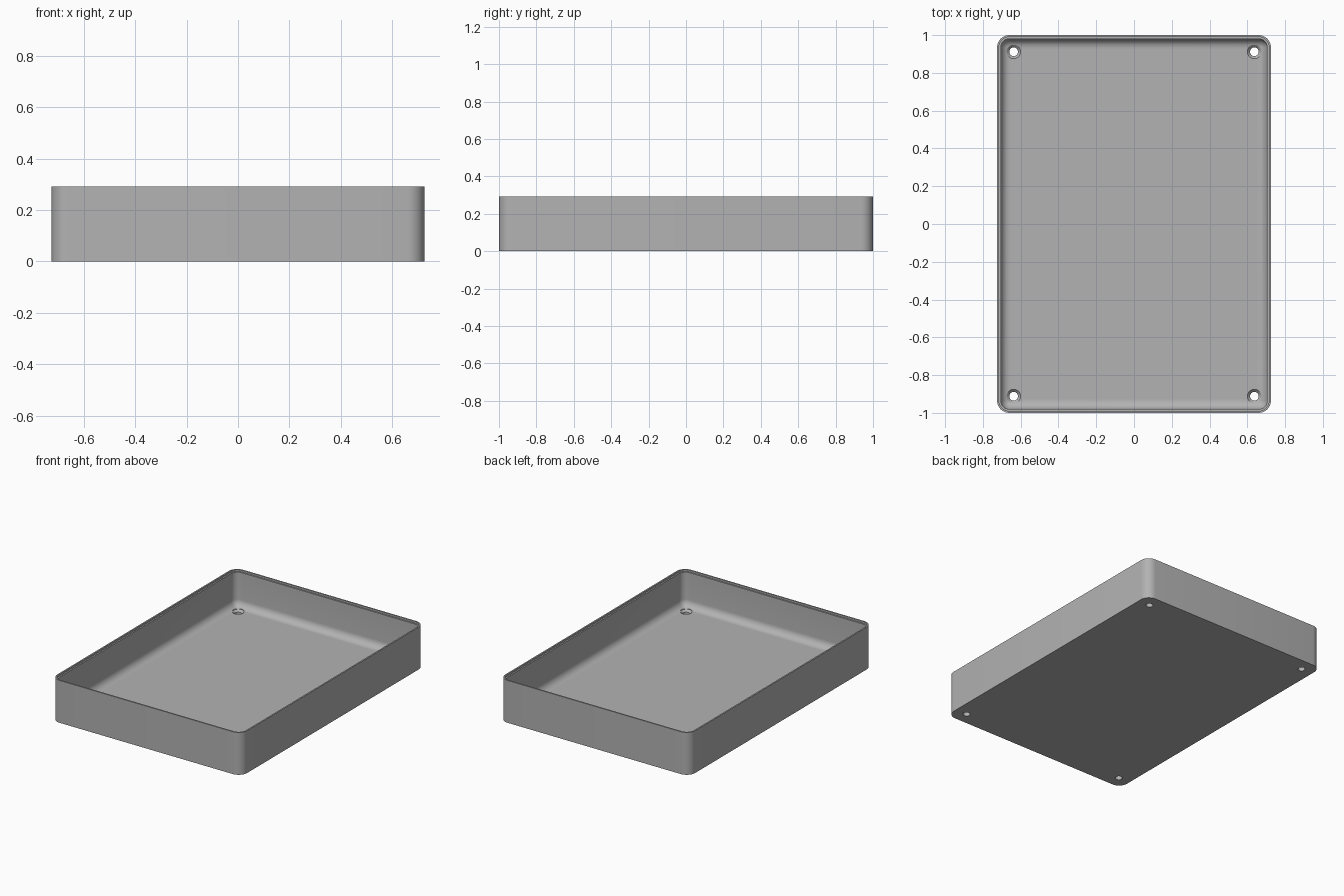
import bpy
import bmesh
import math

cube = bpy.data.objects.get("Cube")
if cube:
    bpy.data.objects.remove(cube, do_unlink=True)

HALF_X, HALF_Y, HEIGHT = 0.725, 1.0, 0.292
CORNER = 0.065
WALL, FLOOR, FILLET = 0.02, 0.043, 0.05
STEPS = 8

grey = bpy.data.materials.new("plain_grey")
grey.use_nodes = True
colour = (0.45, 0.45, 0.45, 1)
grey.diffuse_color = colour
grey.node_tree.nodes["Principled BSDF"].inputs["Base Color"].default_value = colour


def rounded_loop(bm, inset, z):
    """Rounded rectangle of vertices, inset from the outer wall."""
    radius = max(CORNER - inset, 0.012)
    cx, cy = HALF_X - inset - radius, HALF_Y - inset - radius
    loop = []
    for quarter, (sx, sy) in enumerate([(1, 1), (-1, 1), (-1, -1), (1, -1)]):
        for i in range(STEPS + 1):
            a = math.pi / 2 * (quarter + i / STEPS)
            loop.append(bm.verts.new((sx * cx + radius * math.cos(a),
                                      sy * cy + radius * math.sin(a), z)))
    return loop


def finish(bm, name):
    bmesh.ops.recalc_face_normals(bm, faces=bm.faces)
    mesh = bpy.data.meshes.new(name)
    bm.to_mesh(mesh)
    bm.free()
    mesh.materials.append(grey)
    obj = bpy.data.objects.new(name, mesh)
    bpy.context.collection.objects.link(obj)
    return obj


# Tray section: outer wall, stepped rim, inner wall, floor fillet
section = [(0, 0), (0, HEIGHT), (WALL / 2, HEIGHT),
           (WALL / 2, HEIGHT - 0.012), (WALL, HEIGHT - 0.012)]
for i in range(STEPS + 1):
    a = math.pi / 2 * i / STEPS
    section.append((WALL + FILLET * (1 - math.cos(a)),
                    FLOOR + FILLET * (1 - math.sin(a))))

bm = bmesh.new()
loops = [rounded_loop(bm, inset, z) for inset, z in section]
for low, high in zip(loops, loops[1:]):
    for i in range(len(low)):
        j = (i + 1) % len(low)
        bm.faces.new((low[i], low[j], high[j], high[i]))
bm.faces.new(loops[0])
bm.faces.new(loops[-1])
tray = finish(bm, "tray")

# Countersunk screw holes, one per corner
bm = bmesh.new()
hole_section = [(0.023, -0.05), (0.023, FLOOR - 0.014),
                (0.037, FLOOR), (0.037, FLOOR + 0.02)]
SIDES = 32
for sx in (-1, 1):
    for sy in (-1, 1):
        rings = [[bm.verts.new((sx * 0.637 + r * math.cos(math.tau * i / SIDES),
                                sy * 0.912 + r * math.sin(math.tau * i / SIDES), z))
                  for i in range(SIDES)] for r, z in hole_section]
        for low, high in zip(rings, rings[1:]):
            for i in range(SIDES):
                j = (i + 1) % SIDES
                bm.faces.new((low[i], low[j], high[j], high[i]))
        bm.faces.new(rings[0])
        bm.faces.new(rings[-1])
cutter = finish(bm, "hole_cutter")

cut = tray.modifiers.new("screw_holes", 'BOOLEAN')
cut.object = cutter
cut.operation = 'DIFFERENCE'
cut.solver = 'EXACT'
bpy.context.view_layer.objects.active = tray
tray.select_set(True)
bpy.ops.object.modifier_apply(modifier=cut.name)
bpy.data.objects.remove(cutter, do_unlink=True)

bpy.ops.object.shade_smooth_by_angle(angle=math.radians(30))
